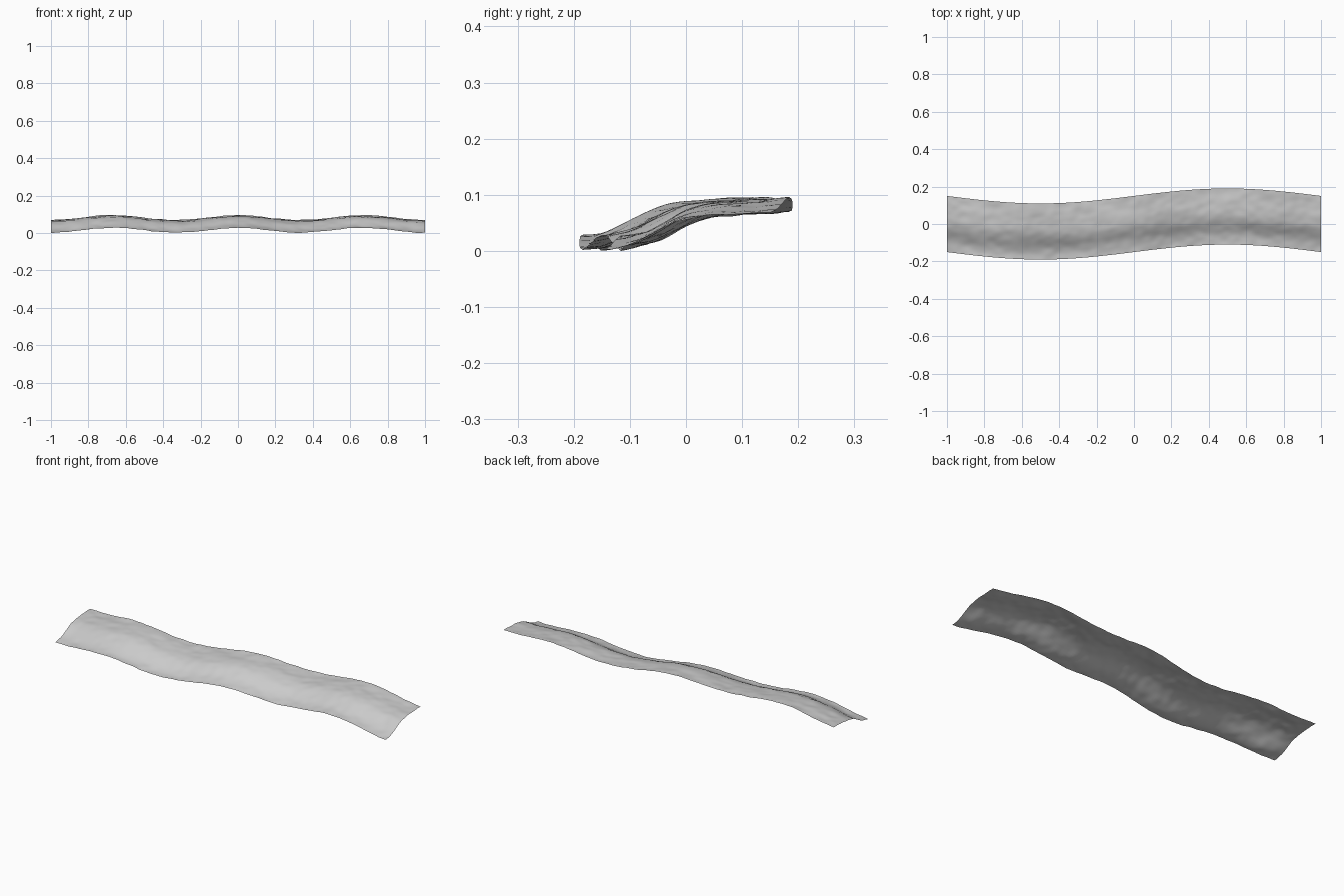
import bpy, bmesh, math
from mathutils import Vector, noise

if "Cube" in bpy.data.objects:
    bpy.data.objects.remove(bpy.data.objects["Cube"])

NX, NT = 160, 26          # segments along and across the strip
HALF = 0.15               # half width


def height(x, t):
    # long rolling wave along the strip
    wave = 0.0125 * math.cos(3 * math.pi * x)
    # low front shelf rising over a bank to a high back shelf
    bank = 0.042 + 0.027 * math.tanh((t + 0.058) / 0.05) + 0.05 * t
    # soft lumps and finer roughness
    lumps = 0.004 * noise.noise(Vector((x * 9, t * 14, 3.1)))
    rough = 0.0028 * noise.noise(Vector((x * 22, t * 30, 7.7)))
    return wave + bank + lumps + rough


# meandering ground strip
bm = bmesh.new()
rows = []
for i in range(NX + 1):
    x = -1 + 2 * i / NX
    bend = 0.04 * math.sin(math.pi * x)
    row = []
    for j in range(NT + 1):
        t = -HALF + 2 * HALF * j / NT
        row.append(bm.verts.new((x, t + bend, height(x, t))))
    rows.append(row)
for a, b in zip(rows, rows[1:]):
    for j in range(NT):
        bm.faces.new((a[j], b[j], b[j + 1], a[j + 1]))

# rest the lowest point on the floor
low = min(v.co.z for v in bm.verts)
for v in bm.verts:
    v.co.z -= low
for f in bm.faces:
    f.smooth = True

mesh = bpy.data.meshes.new("ground_strip")
bm.to_mesh(mesh)
bm.free()
strip = bpy.data.objects.new("ground_strip", mesh)
bpy.context.collection.objects.link(strip)

# plain grey surface
grey = bpy.data.materials.new("light_grey")
grey.diffuse_color = (0.6, 0.6, 0.6, 1)
grey.use_nodes = True
grey.node_tree.nodes["Principled BSDF"].inputs["Base Color"].default_value = grey.diffuse_color
mesh.materials.append(grey)
